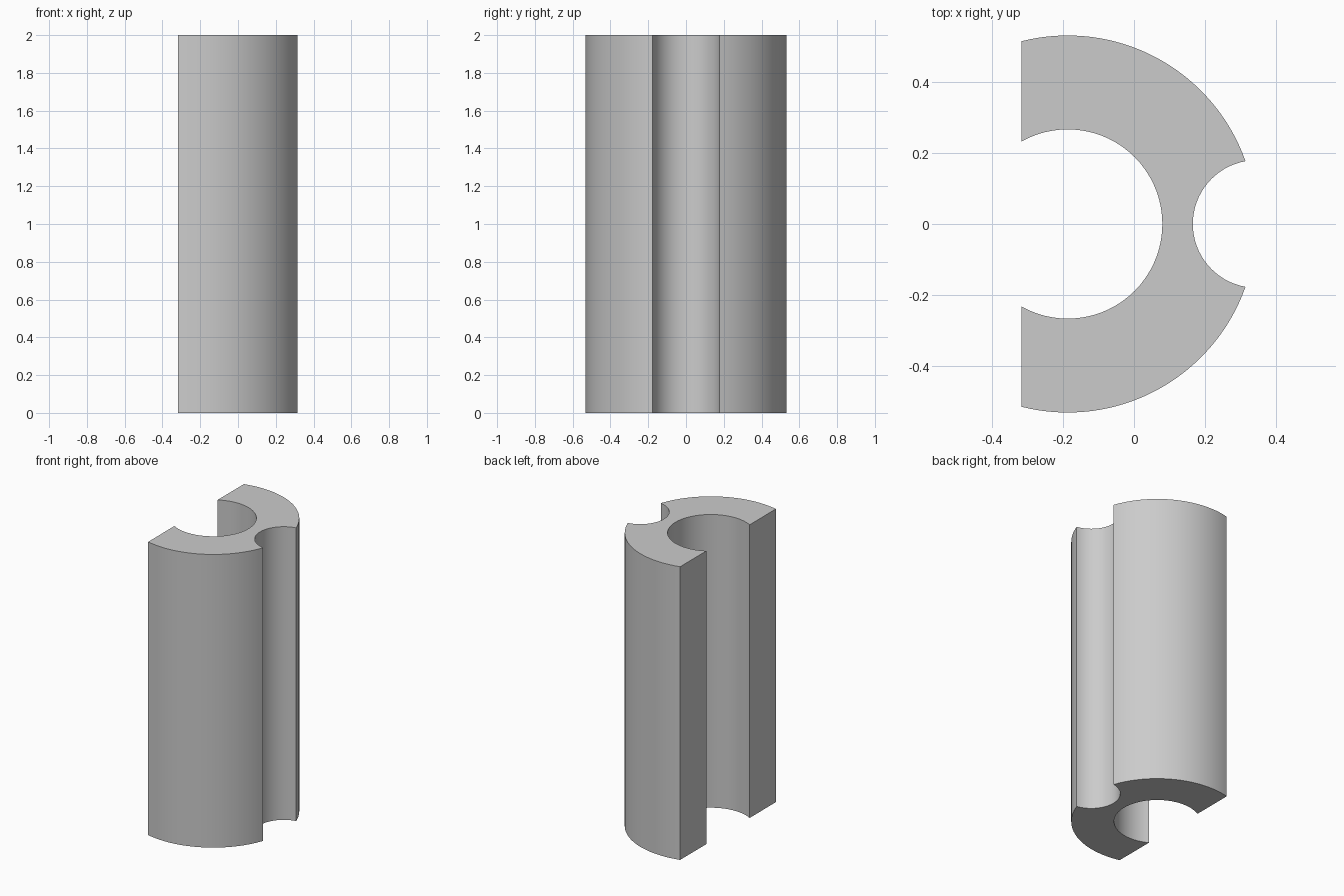
import bpy
import bmesh
from math import acos, asin, atan2, cos, pi, sin, sqrt

cube = bpy.data.objects.get("Cube")
if cube:
    bpy.data.objects.remove(cube, do_unlink=True)

HEIGHT = 2.0
AXIS_X = -0.187      # shared axis of the outer wall and the bore
OUTER_R = 0.532
BORE_R = 0.267
CUT_X = -0.317       # flat cut on the open side
GROOVE_X = 0.346     # axis of the side groove
GROOVE_R = 0.18


def arc(cx, radius, start, end, steps):
    """Points along an arc centred on y = 0."""
    angles = [start + (end - start) * i / steps for i in range(steps + 1)]
    return [(cx + radius * cos(a), radius * sin(a)) for a in angles]


# Angles where the arcs meet each other and the flat cut
gap = GROOVE_X - AXIS_X
meet_x = (OUTER_R ** 2 - GROOVE_R ** 2 + gap ** 2) / (2 * gap)
meet_y = sqrt(OUTER_R ** 2 - meet_x ** 2)
outer_start = asin(meet_y / OUTER_R)
outer_end = acos((CUT_X - AXIS_X) / OUTER_R)
bore_end = acos((CUT_X - AXIS_X) / BORE_R)
groove_end = atan2(meet_y, meet_x - gap)

# Closed cross-section, counter-clockwise
profile = arc(AXIS_X, OUTER_R, outer_start, outer_end, 32)
profile += arc(AXIS_X, BORE_R, bore_end, -bore_end, 48)
profile += arc(AXIS_X, OUTER_R, -outer_end, -outer_start, 32)
profile += arc(GROOVE_X, GROOVE_R, 2 * pi - groove_end, groove_end, 32)[1:-1]

# Extrude the section into the solid sleeve
bm = bmesh.new()
base = bm.faces.new([bm.verts.new((x, y, 0)) for x, y in profile])
top = bmesh.ops.extrude_face_region(bm, geom=[base], use_keep_orig=True)
top_verts = [v for v in top["geom"] if isinstance(v, bmesh.types.BMVert)]
bmesh.ops.translate(bm, verts=top_verts, vec=(0, 0, HEIGHT))
bmesh.ops.recalc_face_normals(bm, faces=bm.faces)
mesh = bpy.data.meshes.new("split_sleeve")
bm.to_mesh(mesh)
bm.free()

sleeve = bpy.data.objects.new("split_sleeve", mesh)
bpy.context.collection.objects.link(sleeve)

# Plain grey finish
grey = bpy.data.materials.new("light_grey")
grey.use_nodes = True
color = (0.6, 0.6, 0.6, 1)
grey.diffuse_color = color
grey.node_tree.nodes["Principled BSDF"].inputs["Base Color"].default_value = color
mesh.materials.append(grey)

# Smooth curved walls with crisp corners
bpy.ops.object.select_all(action="DESELECT")
sleeve.select_set(True)
bpy.context.view_layer.objects.active = sleeve
bpy.ops.object.shade_smooth_by_angle(angle=pi / 6)
